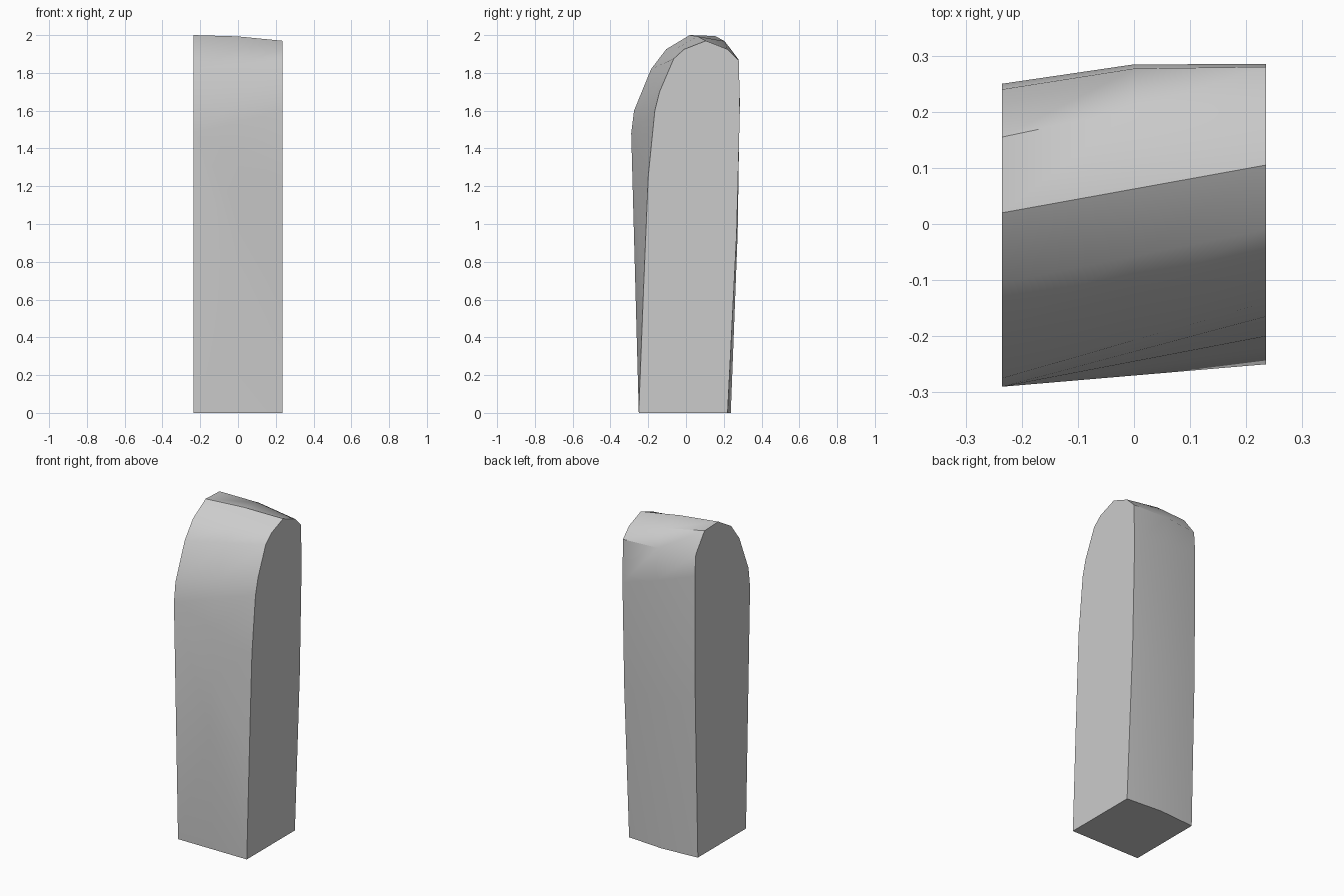
import bpy
import bmesh
import math

cube = bpy.data.objects.get("Cube")
if cube:
    bpy.data.objects.remove(cube, do_unlink=True)

HALF_WIDTH = 0.235
BACK_BULGE = 0.017
TOP_BULGE = 0.008

# Outlines (y, z) from the front foot over the crown to the back foot
crest = (-0.29, 1.48)
right_outline = [(-0.25, 0), crest, crest, crest, crest,
                 (-0.275, 1.6), (-0.185, 1.82), (-0.105, 1.925), (0.02, 2),
                 (0.155, 1.995), (0.24, 1.88), (0.25, 1.75), (0.245, 0.95), (0.22, 0)]
left_outline = [(-0.25, 0), (-0.25, 0), (-0.225, 0.65), (-0.2, 1.25), (-0.165, 1.6),
                (-0.14, 1.7), (-0.065, 1.875), (-0.01, 1.925), (0.105, 1.97),
                (0.22, 1.925), (0.28, 1.865), (0.285, 1.6), (0.268, 0.95), (0.22, 0)]


def middle_outline(first, second):
    """Average two outlines, swelling the crown upward and the back outward."""
    points = []
    for (ya, za), (yb, zb) in zip(first, second):
        y, z = (ya + yb) / 2, (za + zb) / 2
        if y > 0.15:
            y += BACK_BULGE
        if z > 1.94:
            z += TOP_BULGE
        points.append((y, z))
    return points


def make_material(name, colour):
    material = bpy.data.materials.new(name)
    material.use_nodes = True
    material.diffuse_color = colour
    shader = next(n for n in material.node_tree.nodes if n.type == 'BSDF_PRINCIPLED')
    shader.inputs["Base Color"].default_value = colour
    return material


# Skin lofted across the outlines
bm = bmesh.new()
sections = [(-HALF_WIDTH, right_outline),
            (0, middle_outline(right_outline, left_outline)),
            (HALF_WIDTH, left_outline)]
rows = [[bm.verts.new((x, y, z)) for y, z in outline] for x, outline in sections]
for near, far in zip(rows, rows[1:]):
    for i in range(len(near) - 1):
        bm.faces.new((near[i], far[i], far[i + 1], near[i + 1]))

# Flat side walls and underside
bm.faces.new(rows[0])
bm.faces.new(rows[-1])
bm.faces.new([row[0] for row in rows] + [row[-1] for row in reversed(rows)])
bmesh.ops.remove_doubles(bm, verts=bm.verts, dist=0.0005)
bmesh.ops.recalc_face_normals(bm, faces=bm.faces)

mesh = bpy.data.meshes.new("rounded_block")
bm.to_mesh(mesh)
bm.free()
mesh.materials.append(make_material("plain grey", (0.6, 0.6, 0.6, 1)))
block = bpy.data.objects.new("rounded_block", mesh)
bpy.context.collection.objects.link(block)

# Smooth skin with crisp side edges
bpy.ops.object.select_all(action='DESELECT')
block.select_set(True)
bpy.context.view_layer.objects.active = block
bpy.ops.object.shade_smooth_by_angle(angle=math.radians(35))
